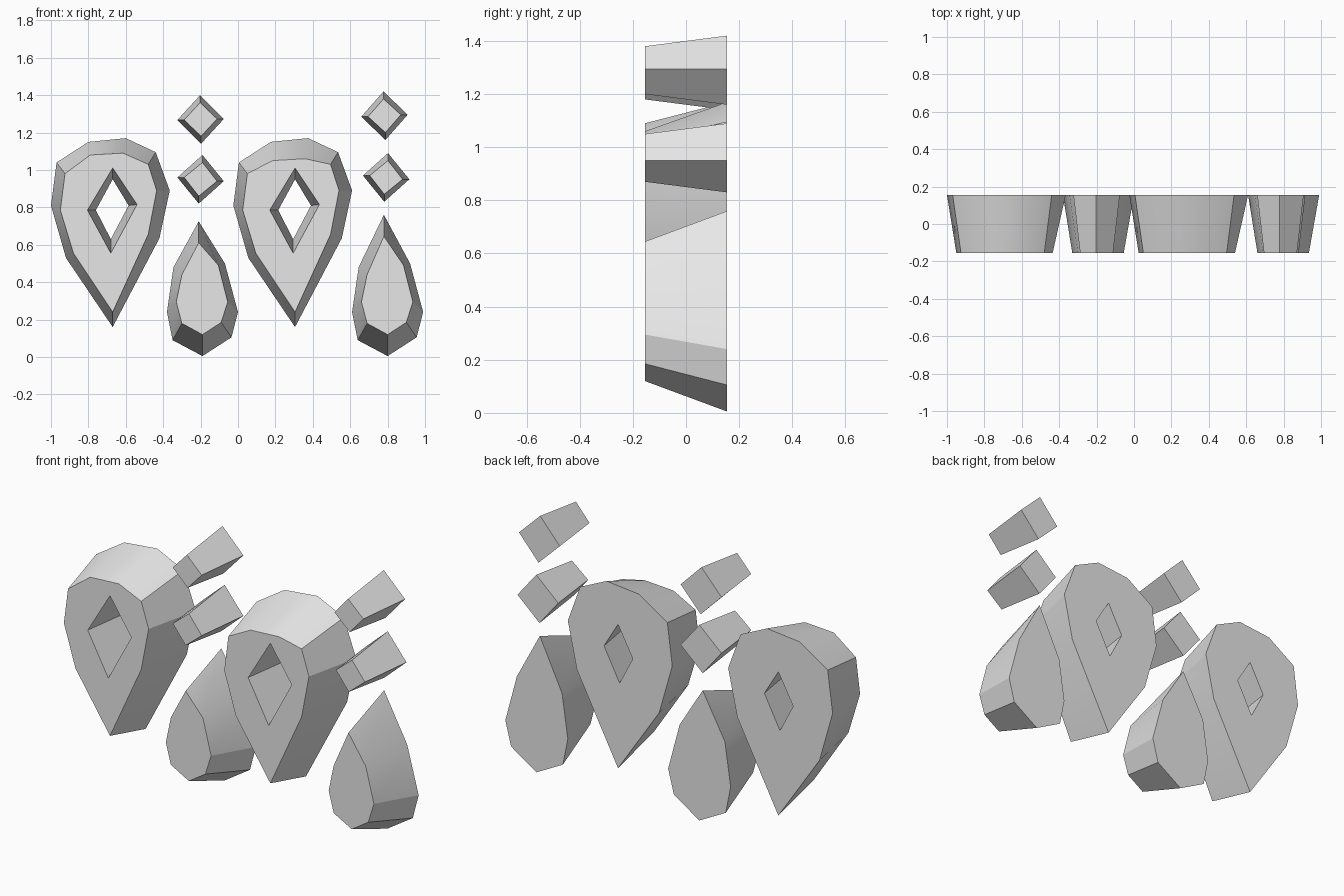
import bpy
import bmesh
import math

cube = bpy.data.objects.get("Cube")
if cube:
    bpy.data.objects.remove(cube, do_unlink=True)

HALF_DEPTH = 0.155

# Single plain grey
grey = bpy.data.materials.new("plain_grey")
grey.use_nodes = True
colour = (0.8, 0.8, 0.8, 1)
grey.diffuse_color = colour
grey.node_tree.nodes["Principled BSDF"].inputs["Base Color"].default_value = colour


def add_loop(bm, points, y):
    """Closed edge loop of (x, z) points at depth y."""
    verts = [bm.verts.new((x, y, z)) for x, z in points]
    edges = [bm.edges.new((verts[i - 1], v)) for i, v in enumerate(verts)]
    return verts, edges


def build_block(name, front, back, hole_front=None, hole_back=None):
    """Tapered block between a front and a back outline, with an optional through hole."""
    bm = bmesh.new()
    caps = {"front": [], "back": []}
    for near, far in ((front, back), (hole_front, hole_back)):
        if near is None:
            continue
        near_verts, near_edges = add_loop(bm, near, -HALF_DEPTH)
        far_verts, far_edges = add_loop(bm, far, HALF_DEPTH)
        caps["front"] += near_edges
        caps["back"] += far_edges
        for i in range(len(near_verts)):
            bm.faces.new((near_verts[i - 1], near_verts[i], far_verts[i], far_verts[i - 1]))
    for edges in caps.values():
        bmesh.ops.triangle_fill(bm, edges=edges, use_beauty=True)
    bmesh.ops.recalc_face_normals(bm, faces=bm.faces[:])
    mesh = bpy.data.meshes.new(name)
    bm.to_mesh(mesh)
    bm.free()
    mesh.materials.append(grey)
    obj = bpy.data.objects.new(name, mesh)
    bpy.context.collection.objects.link(obj)
    bpy.ops.object.select_all(action="DESELECT")
    obj.select_set(True)
    bpy.context.view_layer.objects.active = obj
    bpy.ops.object.shade_smooth_by_angle(angle=math.radians(30))
    return obj


def place(points, offset, above=9, lift=0):
    """Shift an outline sideways and raise the points above a height."""
    return [(x + offset, z + (lift if z > above else 0)) for x, z in points]


def diamond(cx, cz, half_width, half_height, skew):
    """Four-sided outline with slightly uneven side corners."""
    return [(cx + skew / 2, cz + half_height), (cx + half_width, cz - skew / 2),
            (cx - skew / 2, cz - half_height), (cx - half_width, cz + skew / 2)]


# Large pointed petals with a diamond hole
petal_back = [(0, .16), (-.25, .53), (-.33, .81), (-.3, 1.04), (-.13, 1.15),
              (.07, 1.17), (.23, 1.095), (.305, .89), (.25, .635)]
petal_front = [(0, .24), (-.21, .555), (-.28, .785), (-.255, .98), (-.12, 1.08),
               (.055, 1.09), (.19, 1.03), (.235, .89), (.19, .655)]
hole_front = [(0, 1.01), (-.135, .785), (-.01, .555), (.13, .815)]
hole_back = [(0, .95), (-.09, .785), (-.01, .63), (.085, .81)]
for side, offset, lift in (("right", -.67, 0), ("left", .305, -.03)):
    build_block(side + "_petal", place(petal_front, offset, 1.05, lift),
                place(petal_back, offset),
                place(hole_front, offset), place(hole_back, offset))

# Small teardrops
drop_back = [(-.01, .725), (-.145, .48), (-.18, .24), (-.15, .09),
             (.01, .005), (.165, .105), (.2, .24), (.13, .5)]
drop_front = [(-.01, .61), (-.1, .44), (-.13, .295), (-.1, .18),
              (.01, .12), (.11, .185), (.145, .295), (.095, .49)]
for side, offset, lift in (("right", -.2, 0), ("left", .79, .035)):
    build_block(side + "_teardrop", place(drop_front, offset, .6, lift),
                place(drop_back, offset, .6, lift))

# Little diamonds stacked above the teardrops
for name, cx, cz, skew in (("right_upper_diamond", -.2, 1.27, -.005),
                           ("left_upper_diamond", .783, 1.29, -.01),
                           ("right_lower_diamond", -.2, .95, .02),
                           ("left_lower_diamond", .792, .96, .02)):
    build_block(name, diamond(cx, cz, .088, .09, skew),
                diamond(cx, cz, .124, .13, skew))
